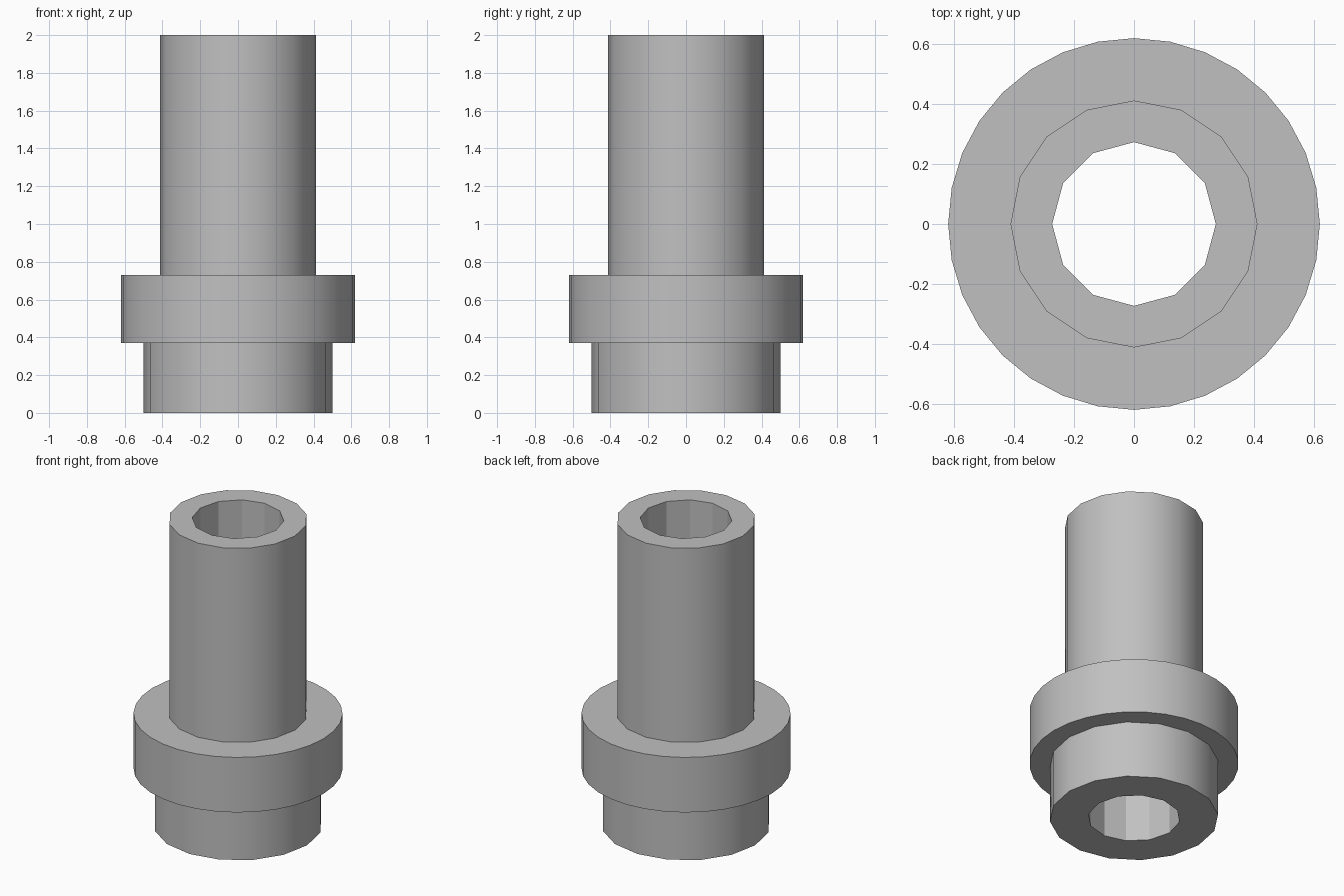
import bpy
import bmesh
from math import cos, sin, pi, radians
from mathutils import Vector

if "Cube" in bpy.data.objects:
    bpy.data.objects.remove(bpy.data.objects["Cube"], do_unlink=True)

grey = bpy.data.materials.new("plain grey")
grey.use_nodes = True
GREY = (0.53, 0.53, 0.53, 1)
grey.diffuse_color = GREY
grey.node_tree.nodes["Principled BSDF"].inputs["Base Color"].default_value = GREY

# (radius, sides) of each round section
BORE, TUBE, FLANGE, COLLAR = (0.273, 12), (0.412, 16), (0.62, 32), (0.5, 16)
COLLAR_TOP, FLANGE_TOP, TOP = 0.37, 0.73, 2.0


def loop(bm, section, z):
    """Closed polygon of edges."""
    radius, sides = section
    verts = [bm.verts.new((radius * cos(2 * pi * i / sides),
                           radius * sin(2 * pi * i / sides), z))
             for i in range(sides)]
    return [bm.edges.new((verts[i - 1], verts[i])) for i in range(sides)]


def part(name, section, low, high, floor=None, roof=None, inward=False):
    """Round wall, with optional flat rings at its ends reaching in to another section."""
    bm = bmesh.new()
    bottom, top = loop(bm, section, low), loop(bm, section, high)
    wall = bmesh.ops.bridge_loops(bm, edges=bottom + top)["faces"]
    for face in wall:
        out = face.calc_center_median() * Vector((1, 1, 0))
        face.normal_update()
        if (face.normal.dot(out) < 0) != inward:
            face.normal_flip()
    for edges, inner, z, up in ((bottom, floor, low, -1), (top, roof, high, 1)):
        if inner:
            ring = bmesh.ops.triangle_fill(
                bm, edges=edges + loop(bm, inner, z), use_beauty=True)["geom"]
            for face in (g for g in ring if isinstance(g, bmesh.types.BMFace)):
                face.normal_update()
                if face.normal.z * up < 0:
                    face.normal_flip()
    mesh = bpy.data.meshes.new(name)
    bm.to_mesh(mesh)
    bm.free()
    mesh.materials.append(grey)
    obj = bpy.data.objects.new(name, mesh)
    bpy.context.collection.objects.link(obj)
    bpy.ops.object.select_all(action="DESELECT")
    obj.select_set(True)
    bpy.context.view_layer.objects.active = obj
    bpy.ops.object.shade_smooth_by_angle(angle=radians(29))


# Stepped sleeve with a hole right through it
part("lower_collar", COLLAR, 0, COLLAR_TOP, floor=BORE)
part("flange", FLANGE, COLLAR_TOP, FLANGE_TOP, floor=COLLAR, roof=TUBE)
part("upper_tube", TUBE, FLANGE_TOP, TOP, roof=BORE)
part("bore", BORE, 0, TOP, inward=True)
